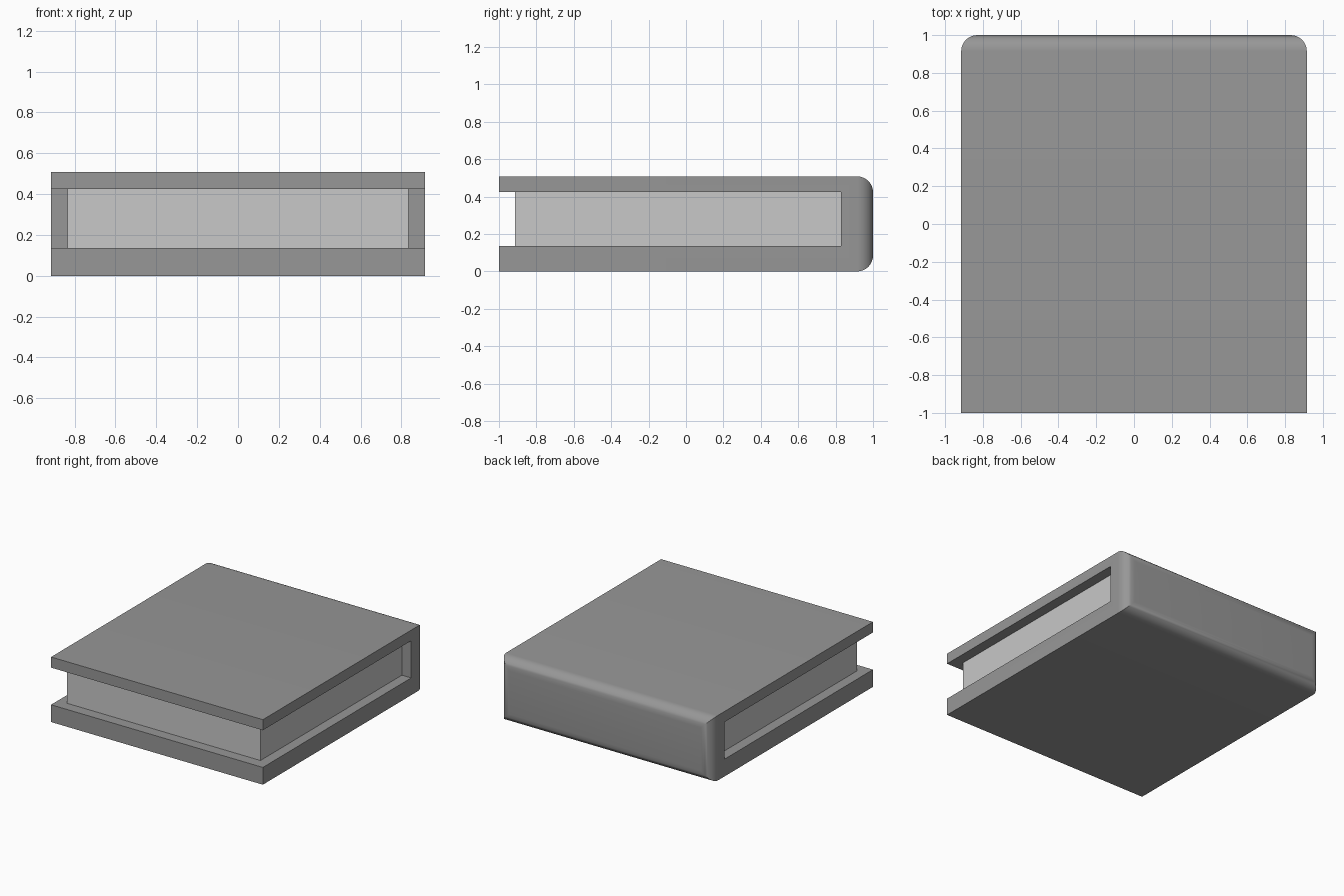
import bpy
import bmesh
from math import radians

old = bpy.data.objects.get("Cube")
if old:
    bpy.data.objects.remove(old, do_unlink=True)


def material(name, grey):
    mat = bpy.data.materials.new(name)
    mat.use_nodes = True
    color = (grey, grey, grey, 1)
    mat.diffuse_color = color
    mat.node_tree.nodes["Principled BSDF"].inputs["Base Color"].default_value = color
    return mat


def extrude_profile(name, profile, half_width, mat, round_back=0):
    """Extrude a (y, z) outline along x, optionally rounding the back face rim."""
    bm = bmesh.new()
    face = bm.faces.new([bm.verts.new((-half_width, y, z)) for y, z in profile])
    new = bmesh.ops.extrude_face_region(bm, geom=[face])["geom"]
    moved = [v for v in new if isinstance(v, bmesh.types.BMVert)]
    bmesh.ops.translate(bm, verts=moved, vec=(2 * half_width, 0, 0))
    bmesh.ops.recalc_face_normals(bm, faces=bm.faces)
    if round_back:
        back = max(y for y, z in profile)
        rim = [e for e in bm.edges if all(v.co.y > back - 0.001 for v in e.verts)]
        bmesh.ops.bevel(bm, geom=rim, offset=round_back, segments=8,
                        profile=0.5, affect="EDGES", clamp_overlap=True)
    mesh = bpy.data.meshes.new(name)
    bm.to_mesh(mesh)
    bm.free()
    mesh.materials.append(mat)
    obj = bpy.data.objects.new(name, mesh)
    bpy.context.collection.objects.link(obj)
    return obj


cover_grey = material("cover grey", 0.31)
page_grey = material("page light grey", 0.58)

height, low, high = 0.508, 0.135, 0.425
spine = 0.83

# Cover: two boards joined by a rounded spine at the back
cover = extrude_profile("cover", [
    (-1, 0), (1, 0), (1, height), (-1, height),
    (-1, high), (spine, high), (spine, low), (-1, low)],
    0.915, cover_grey, round_back=0.085)

# Page block, recessed on three sides
extrude_profile("pages", [
    (-0.915, low), (spine, low), (spine, high), (-0.915, high)],
    0.835, page_grey)

# Smooth spine with sharp board edges
bpy.ops.object.select_all(action="DESELECT")
cover.select_set(True)
bpy.context.view_layer.objects.active = cover
bpy.ops.object.shade_smooth_by_angle(angle=radians(30))
